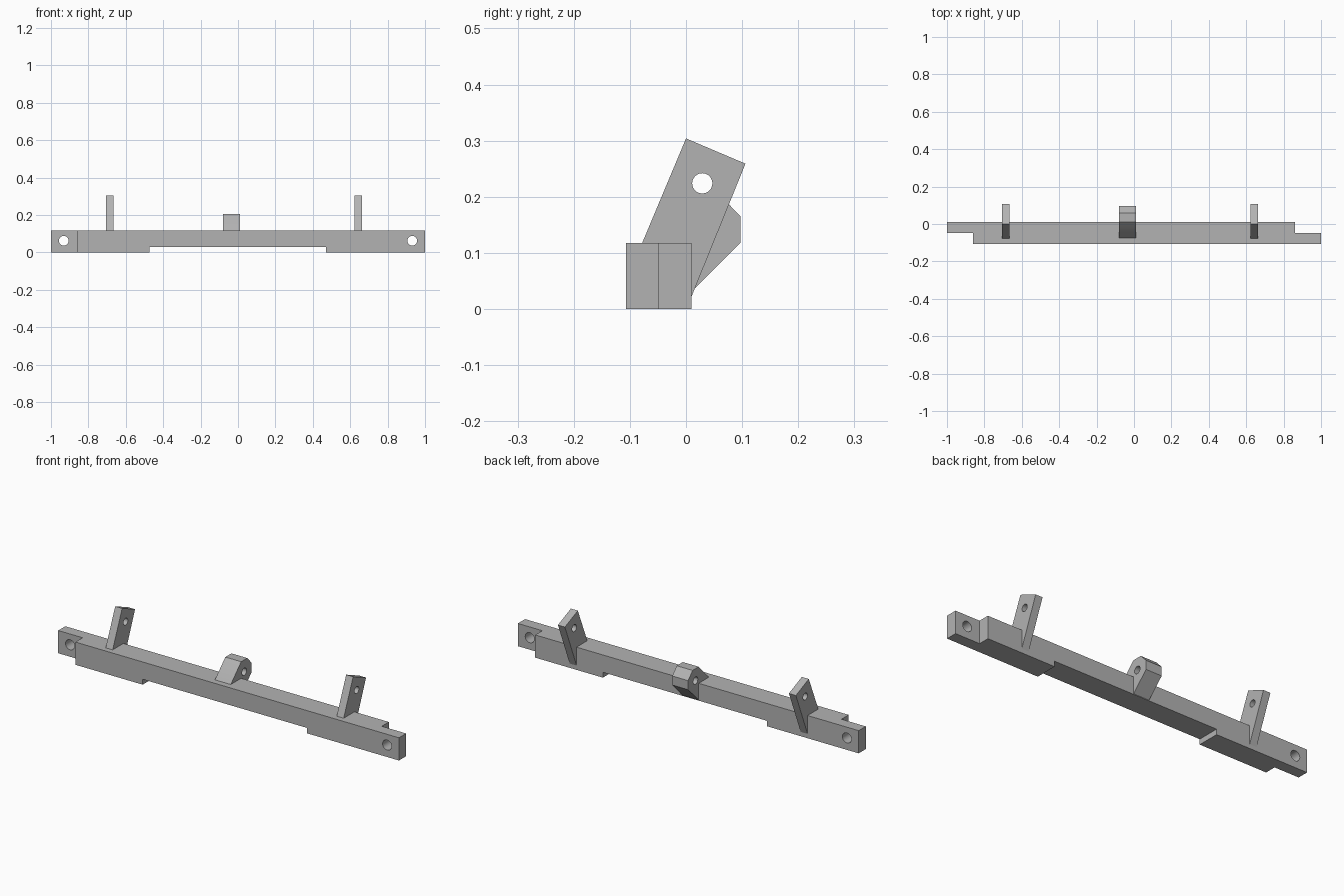
import bpy, bmesh, math
from mathutils import Matrix, Vector

cube = bpy.data.objects.get("Cube")
if cube:
    bpy.data.objects.remove(cube, do_unlink=True)

# Single plain finish
grey = bpy.data.materials.new("plain_grey")
grey.use_nodes = True
colour = (0.45, 0.45, 0.45, 1)
grey.diffuse_color = colour
grey.node_tree.nodes["Principled BSDF"].inputs["Base Color"].default_value = colour


def make_object(name, bm):
    bmesh.ops.recalc_face_normals(bm, faces=bm.faces)
    mesh = bpy.data.meshes.new(name)
    bm.to_mesh(mesh)
    bm.free()
    mesh.materials.append(grey)
    obj = bpy.data.objects.new(name, mesh)
    bpy.context.collection.objects.link(obj)
    return obj


def extrude_profile(name, points, depth):
    """Extrude a closed 3D outline along a depth vector."""
    bm = bmesh.new()
    face = bm.faces.new([bm.verts.new(p) for p in points])
    out = bmesh.ops.extrude_face_region(bm, geom=[face])
    moved = [v for v in out["geom"] if isinstance(v, bmesh.types.BMVert)]
    bmesh.ops.translate(bm, verts=moved, vec=Vector(depth))
    return make_object(name, bm)


def cylinder(name, centre, radius, axis):
    bm = bmesh.new()
    bmesh.ops.create_cone(bm, cap_ends=True, segments=32, radius1=radius, radius2=radius, depth=0.4)
    turn = Matrix.Rotation(math.pi / 2, 4, "Y" if axis == "X" else "X")
    bmesh.ops.transform(bm, matrix=Matrix.Translation(centre) @ turn, verts=bm.verts)
    return make_object(name, bm)


def cut(obj, cutters):
    """Subtract the cutters, then remove them and smooth the bores."""
    for c in cutters:
        c.hide_render = True
        mod = obj.modifiers.new("cut", "BOOLEAN")
        mod.operation = "DIFFERENCE"
        mod.solver = "EXACT"
        mod.object = c
    bpy.ops.object.select_all(action="DESELECT")
    bpy.context.view_layer.objects.active = obj
    obj.select_set(True)
    for mod in list(obj.modifiers):
        bpy.ops.object.modifier_apply(modifier=mod.name)
    for c in cutters:
        bpy.data.objects.remove(c, do_unlink=True)
    bpy.ops.object.shade_smooth_by_angle(angle=math.radians(30))


# Long bar with opposite half-lap ends, a shallow relief underneath and end bores
FRONT, BACK, LAP, TOP = -0.107, 0.01, -0.048, 0.118
plan = [(-1, LAP), (-0.86, LAP), (-0.86, FRONT), (1, FRONT),
        (1, LAP), (0.86, LAP), (0.86, BACK), (-1, BACK)]
bar = extrude_profile("bar", [(x, y, 0) for x, y in plan], (0, 0, TOP))
relief = extrude_profile("relief_cutter",
                         [(-0.473, -0.2, -0.1), (0.471, -0.2, -0.1),
                          (0.471, -0.2, 0.028), (-0.473, -0.2, 0.028)], (0, 0.4, 0))
bores = [cylinder("bore_cutter", (x, -0.05, 0.062), 0.026, "Y") for x in (-0.932, 0.932)]
cut(bar, [relief] + bores)

# Two thin leaning arms, each with a cross hole
arm_side = [(0, 0.304), (0.106, 0.259), (0.009, 0.02), (-0.096, 0.075)]
for name, x in (("right_arm", -0.706), ("left_arm", 0.622)):
    arm = extrude_profile(name, [(x, y, z) for y, z in arm_side], (0.04, 0, 0))
    cut(arm, [cylinder("hole_cutter", (x, 0.029, 0.224), 0.018, "X")])

# Chamfered centre lug, overhanging the back of the bar
lug_side = [(-0.075, 0.118), (0.01, 0.204), (0.06, 0.204), (0.097, 0.165),
            (0.097, 0.118), (0.009, 0.03), (-0.076, 0.116)]
lug = extrude_profile("centre_lug", [(-0.08, y, z) for y, z in lug_side], (0.091, 0, 0))
cut(lug, [cylinder("hole_cutter", (-0.035, 0.036, 0.142), 0.019, "X")])
